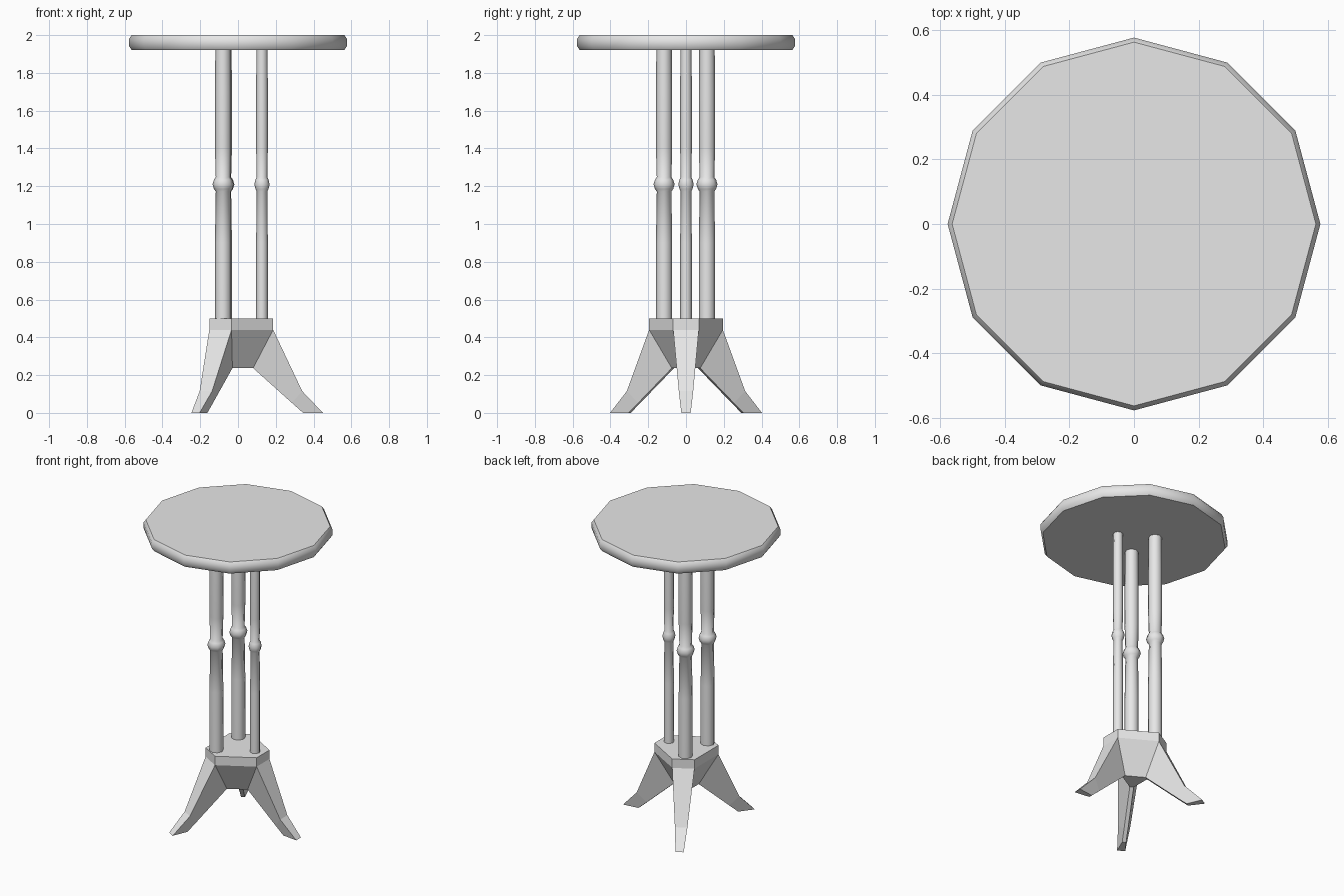
import bpy, bmesh, math
from mathutils import Matrix, Vector

cube = bpy.data.objects.get("Cube")
if cube:
    bpy.data.objects.remove(cube, do_unlink=True)

grey = bpy.data.materials.new("plain_grey")
grey.use_nodes = True
grey.diffuse_color = (0.8, 0.8, 0.8, 1)
grey.node_tree.nodes["Principled BSDF"].inputs["Base Color"].default_value = (0.8, 0.8, 0.8, 1)


def finish(name, bm, smooth=None):
    bmesh.ops.recalc_face_normals(bm, faces=bm.faces)
    mesh = bpy.data.meshes.new(name)
    bm.to_mesh(mesh)
    bm.free()
    mesh.materials.append(grey)
    obj = bpy.data.objects.new(name, mesh)
    bpy.context.collection.objects.link(obj)
    if smooth:
        bpy.ops.object.select_all(action="DESELECT")
        obj.select_set(True)
        bpy.context.view_layer.objects.active = obj
        bpy.ops.object.shade_smooth_by_angle(angle=math.radians(smooth))
    return obj


def loft(bm, rings):
    """Join rings of points with quads and cap both ends."""
    loops = [[bm.verts.new(p) for p in ring] for ring in rings]
    n = len(loops[0])
    for low, high in zip(loops, loops[1:]):
        for i in range(n):
            j = (i + 1) % n
            bm.faces.new((low[i], low[j], high[j], high[i]))
    bm.faces.new(loops[0][::-1])
    bm.faces.new(loops[-1])


def lathe(name, profile, sides, centre=(0, 0), scale=1, smooth=40):
    bm = bmesh.new()
    rings = []
    for r, z in profile:
        angles = [math.tau * i / sides for i in range(sides)]
        rings.append([(centre[0] + r * scale * math.cos(a),
                       centre[1] + r * scale * math.sin(a), z) for a in angles])
    loft(bm, rings)
    return finish(name, bm, smooth)


def hexagon(reach, half_width, z):
    """Three narrow sides facing the legs, three wide sides between them."""
    ring = []
    for k in range(3):
        turn = Matrix.Rotation(math.tau * k / 3, 3, "Z")
        ring += [turn @ Vector((reach, s * half_width, z)) for s in (-1, 1)]
    return ring


# Twelve-sided table top with a softened rim
lathe("table_top", [(0.563, 1.922), (0.577, 1.942), (0.577, 1.98), (0.563, 2.0)], 12)

# Turned columns, the two on the right thicker than the left one
column = [(1, 0.49), (1, 0.9), (0.9, 1.172), (1.12, 1.185), (1.3, 1.21),
          (1.12, 1.235), (0.9, 1.248), (1, 1.4), (1, 1.7), (0.95, 1.93)]
for name, centre, radius in (("left_column", (0.127, 0), 0.031),
                             ("front_column", (-0.079, -0.116), 0.043),
                             ("back_column", (-0.075, 0.111), 0.043)):
    lathe(name, column, 8, centre, radius, 60)

# Hub that narrows below its rim
bm = bmesh.new()
loft(bm, [hexagon(0.08, 0.012, 0.237), hexagon(0.186, 0.068, 0.44), hexagon(0.186, 0.068, 0.5)])
finish("hub", bm)

# Wedge-shaped legs: wide outer face, narrow underside
sections = [((0.08, 0.237, 0.012), (0.186, 0.44, 0.068)),
            ((0.285, 0.053, 0.012), (0.34, 0.115, 0.038)),
            ((0.345, 0, 0.012), (0.45, 0, 0.025))]
for k, name in enumerate(("left_leg", "back_leg", "front_leg")):
    turn = Matrix.Rotation(math.tau * k / 3, 3, "Z")
    bm = bmesh.new()
    loft(bm, [[turn @ Vector((x, s * w, z)) for (x, z, w), s in
               ((inner, -1), (outer, -1), (outer, 1), (inner, 1))]
              for inner, outer in sections])
    finish(name, bm)
